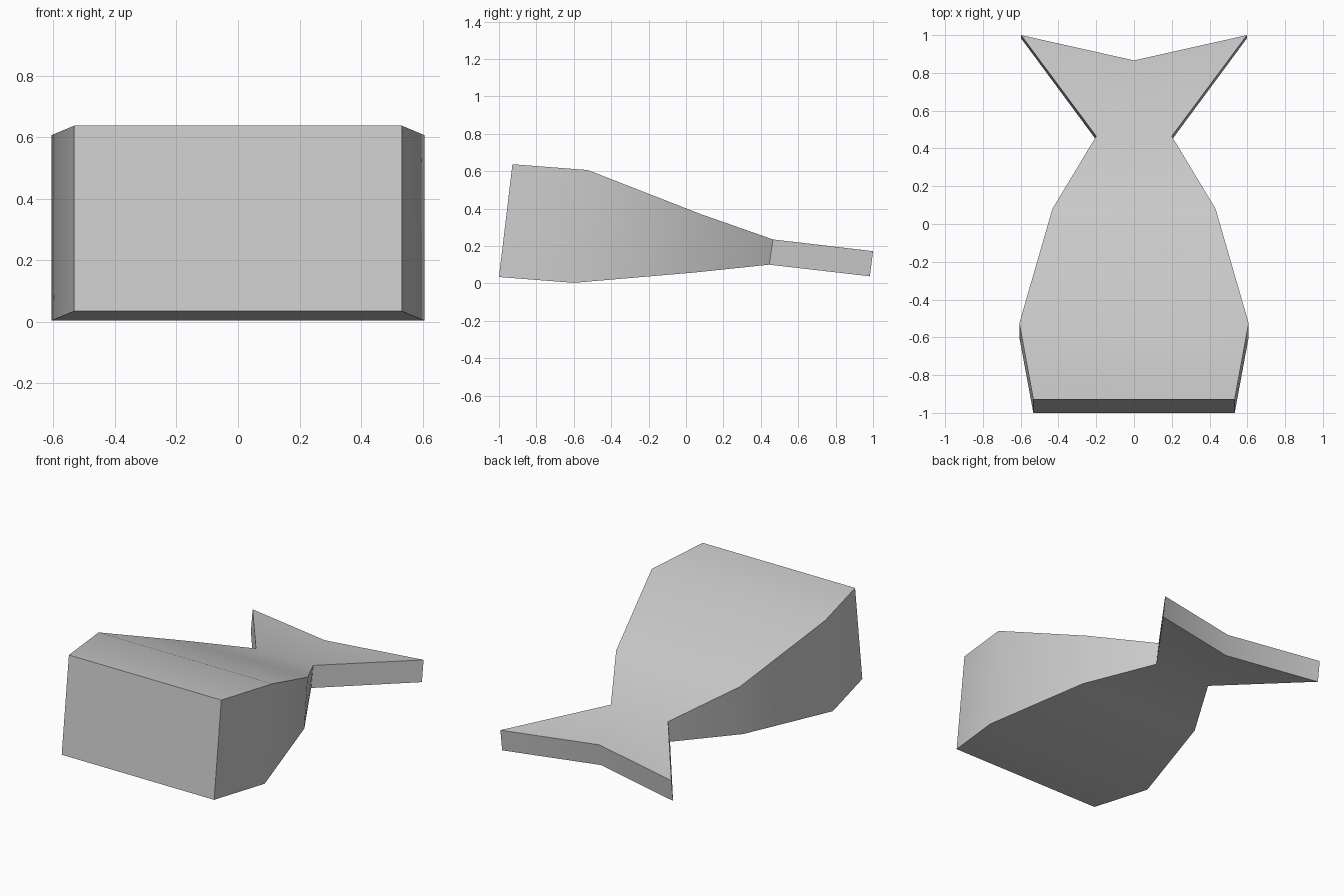
import bpy
import bmesh
import math

cube = bpy.data.objects.get("Cube")
if cube:
    bpy.data.objects.remove(cube, do_unlink=True)

# Single plain colour
grey = bpy.data.materials.new("light_grey")
grey.use_nodes = True
colour = (0.6, 0.6, 0.6, 1)
grey.diffuse_color = colour
grey.node_tree.nodes["Principled BSDF"].inputs["Base Color"].default_value = colour

# Cross-sections from nose to tail: half width, top (y, z), bottom (y, z)
sections = [
    (0.533, (-0.928, 0.637), (-1.0, 0.034)),   # blunt nose
    (0.607, (-0.525, 0.606), (-0.6, 0.003)),   # widest part of the body
    (0.432, (0.08, 0.37), (0.045, 0.058)),     # rear of the body
    (0.2, (0.465, 0.235), (0.445, 0.10)),      # narrow tail root
    (0.598, (1.0, 0.172), (0.983, 0.038)),     # tail fin tips
]
# Middle of the fin's trailing edge, which forms the notch
notch = ((0.866, 0.188), (0.85, 0.054))

bm = bmesh.new()
rings = []
for i, (half, top, bottom) in enumerate(sections):
    mid_top, mid_bottom = notch if i == len(sections) - 1 else (top, bottom)
    ring = [(-half, *bottom), (0, *mid_bottom), (half, *bottom),
            (half, *top), (0, *mid_top), (-half, *top)]
    rings.append([bm.verts.new(p) for p in ring])

# Skin between neighbouring sections
for a, b in zip(rings, rings[1:]):
    for j in range(len(a)):
        k = (j + 1) % len(a)
        bm.faces.new((a[j], b[j], b[k], a[k]))

# Flat nose cap and the two halves of the notched trailing edge
bm.faces.new(rings[0])
bl, bc, br, tr, tc, tl = rings[-1]
bm.faces.new((bl, tl, tc, bc))
bm.faces.new((bc, tc, tr, br))
bmesh.ops.recalc_face_normals(bm, faces=bm.faces)

mesh = bpy.data.meshes.new("fish_body")
bm.to_mesh(mesh)
bm.free()
mesh.materials.append(grey)
fish = bpy.data.objects.new("fish_body", mesh)
bpy.context.collection.objects.link(fish)

# Soft shading along the body, crisp outer edges
bpy.ops.object.select_all(action="DESELECT")
fish.select_set(True)
bpy.context.view_layer.objects.active = fish
bpy.ops.object.shade_smooth_by_angle(angle=math.radians(30))
